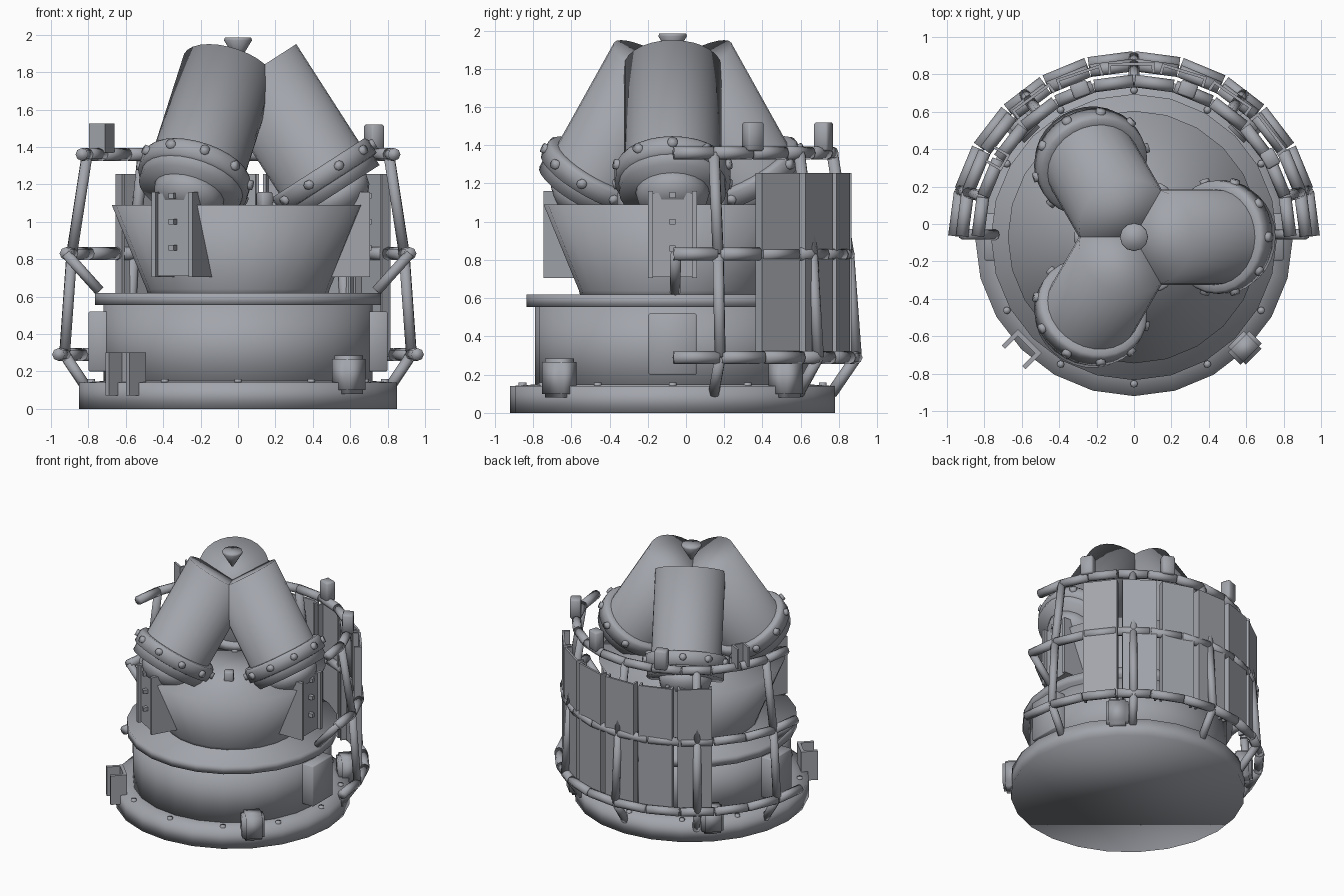
import bpy, bmesh, math
from mathutils import Vector, Matrix

if "Cube" in bpy.data.objects:
    bpy.data.objects.remove(bpy.data.objects["Cube"])

C = Vector((0, -0.07, 0))          # turret axis
STEEL = bpy.data.materials.new("dark_steel")
STEEL.diffuse_color = (0.36, 0.375, 0.41, 1)
STEEL.use_nodes = True
STEEL.node_tree.nodes["Principled BSDF"].inputs["Base Color"].default_value = STEEL.diffuse_color


def finish(bm, name, smooth=180):
    bmesh.ops.recalc_face_normals(bm, faces=bm.faces)
    me = bpy.data.meshes.new(name)
    bm.to_mesh(me)
    bm.free()
    me.materials.append(STEEL)
    ob = bpy.data.objects.new(name, me)
    bpy.context.collection.objects.link(ob)
    if smooth == 180:              # soft shading over every edge
        me.shade_smooth()
    else:
        bpy.context.view_layer.objects.active = ob
        ob.select_set(True)
        bpy.ops.object.shade_smooth_by_angle(angle=math.radians(smooth))
        ob.select_set(False)
    return ob


def polar(deg, r, z):
    a = math.radians(deg)
    return C + Vector((r * math.cos(a), r * math.sin(a), z))


def turn(deg):
    return Matrix.Translation(C) @ Matrix.Rotation(math.radians(deg), 4, 'Z')


def lathe(bm, profile, n, mat):
    """Closed solid of revolution from (radius, height) points."""
    rings = [[bm.verts.new(mat @ Vector((r * math.cos(2 * math.pi * i / n),
                                         r * math.sin(2 * math.pi * i / n), z)))
              for i in range(n)] for r, z in profile]
    for a, b in zip(rings, rings[1:]):
        for i in range(n):
            j = (i + 1) % n
            bm.faces.new((a[i], a[j], b[j], b[i]))
    bm.faces.new(rings[0])
    bm.faces.new(rings[-1])


def tube(bm, p, q, r, n=8):
    d = q - p
    mat = Matrix.Translation(p) @ d.to_track_quat('Z', 'Y').to_matrix().to_4x4()
    lathe(bm, [(r, 0), (r, d.length)], n, mat)


def box(bm, mat, x0, x1, w, z0, z1):
    """Box from radius x0 to x1, width w, in a radial frame."""
    m = Matrix.Translation(((x0 + x1) / 2, 0, (z0 + z1) / 2))
    bmesh.ops.create_cube(bm, size=1, matrix=mat @ m @ Matrix.Diagonal((x1 - x0, w, z1 - z0, 1)))


def soften(bm, offset, segments=1):
    bmesh.ops.bevel(bm, geom=bm.edges[:], offset=offset, segments=segments, affect='EDGES')


def channel(bm, m, web, flange, w, z0, z1, t):
    """Upright U-channel: web at one radius, flanges reaching to another."""
    box(bm, m, web - t / 2, web + t / 2, w, z0, z1)
    for s in (-1, 1):
        box(bm, m @ Matrix.Translation((0, s * (w - t) / 2, 0)),
            min(web, flange), max(web, flange), t, z0, z1)


def solid(name, profile, n=24, mat=None):
    bm = bmesh.new()
    lathe(bm, profile, n, mat or Matrix.Translation(C))
    return finish(bm, name)


# Stacked round body
solid("base_plate", [(0.85, 0), (0.85, 0.14), (0.70, 0.15)])
solid("drum", [(0.72, 0.1), (0.72, 0.57)])
solid("drum_flange", [(0.765, 0.555), (0.765, 0.62)])
solid("upper_bucket", [(0.48, 0.6), (0.49, 0.64), (0.675, 1.09)])
solid("top_finial", [(0.008, 1.86), (0.075, 1.97), (0.07, 1.985)], 12)

# Bolts around the base
bm = bmesh.new()
for k in range(12):
    tube(bm, polar(k * 30, 0.785, 0.12), polar(k * 30, 0.785, 0.158), 0.02)
finish(bm, "base_bolts")

# Three inward-leaning barrels with bolted collars
for k in range(3):
    axis = Vector((0.54, 0, -0.84)).normalized()
    top = Vector((0.097, 0, 1.812))
    lean = axis.to_track_quat('Z', 'Y').to_matrix().to_4x4()
    mat = turn(k * 120) @ Matrix.Translation(top) @ lean
    solid(f"barrel_{k}", [(0.255, 0), (0.255, 0.64), (0.28, 0.68), (0.28, 0.785)], 28, mat)
    solid(f"barrel_neck_{k}", [(0.20, 0.76), (0.18, 0.84), (0.13, 0.90)], 20, mat)
    solid(f"barrel_collar_{k}", [(0.25, 0.62), (0.29, 0.62), (0.303, 0.64),
                                 (0.303, 0.72), (0.25, 0.73)], 28, mat)
    bm = bmesh.new()
    for i in range(10):
        a = (i + 0.5) * math.tau / 10
        d = Vector((math.cos(a), math.sin(a), 0))
        tube(bm, mat @ (d * 0.27 + Vector((0, 0, 0.67))),
             mat @ (d * 0.322 + Vector((0, 0, 0.67))), 0.026)
    finish(bm, f"collar_bolts_{k}")

    # Bolted bracket under each barrel: two cheeks, a web and three bolts
    m = turn(k * 120)
    bm = bmesh.new()
    box(bm, m, 0.45, 0.68, 0.22, 0.71, 1.15)
    for s in (-1, 1):
        box(bm, m @ Matrix.Translation((0, s * 0.115, 0)), 0.45, 0.705, 0.025, 0.705, 1.16)
    for z in (0.86, 1.0, 1.14):
        box(bm, m, 0.67, 0.715, 0.03, z - 0.015, z + 0.015)
    finish(bm, f"barrel_bracket_{k}", 35)

    # Small block between barrels
    bm = bmesh.new()
    box(bm, turn(k * 120 + 60), 0.25, 0.32, 0.07, 1.05, 1.16)
    soften(bm, 0.01)
    finish(bm, f"deck_block_{k}")

# Side boxes on the drum
for k, side in enumerate(("right", "left")):
    bm = bmesh.new()
    box(bm, turn(k * 180), 0.62, 0.80, 0.25, 0.20, 0.52)
    soften(bm, 0.006)
    finish(bm, f"drum_box_{side}")

# Clamps on the base rim; the front left one is an empty channel
for k, deg in enumerate((45, 135, 225, 315)):
    bm = bmesh.new()
    if deg == 225:
        channel(bm, turn(deg), 0.80, 0.91, 0.18, 0.07, 0.30, 0.025)
    else:
        box(bm, turn(deg), 0.77, 0.905, 0.16, 0.08, 0.285)
        soften(bm, 0.02, 2)
    finish(bm, f"base_clamp_{k}", 35 if deg == 225 else 180)

# Cage rails around the back half
RAILS = ((0.96, 0.29), (0.92, 0.83), (0.835, 1.36))
for k, (r, z) in enumerate(RAILS):
    bm = bmesh.new()
    for i in range(12):
        tube(bm, polar(i * 15 + 0.3, r, z), polar(i * 15 + 14.7, r, z), 0.034)
    finish(bm, f"cage_rail_{k}")

# Cage uprights with angled feet
bm = bmesh.new()
for deg in (15, 52.5, 90, 127.5, 165):
    p = [polar(deg, r, z) for r, z in RAILS]
    tube(bm, p[0], p[1], 0.03)
    tube(bm, p[1], p[2], 0.03)
    tube(bm, p[0], polar(deg, 0.83, 0.10), 0.03)
finish(bm, "cage_uprights")

# Struts from the middle rail ends to the drum flange
bm = bmesh.new()
for deg in (1, 179):
    tube(bm, polar(deg, 0.92, 0.83), polar(deg, 0.74, 0.63), 0.028)
finish(bm, "cage_struts")

# Channel-shaped armour slats, offset toward the right
for k in range(6):
    bm = bmesh.new()
    channel(bm, turn(37.5 + k * 17.8), 0.925, 0.875, 0.25, 0.28, 1.255, 0.016)
    finish(bm, f"cage_slat_{k}", 35)

# Clips on the top rail; the left one is an open channel
for k, deg in enumerate((30, 70, 110, 150)):
    bm = bmesh.new()
    if deg == 150:
        channel(bm, turn(deg), 0.80, 0.89, 0.10, 1.37, 1.525, 0.015)
    else:
        box(bm, turn(deg), 0.80, 0.88, 0.095, 1.37, 1.52)
        soften(bm, 0.01)
    finish(bm, f"rail_clip_{k}", 35 if deg == 150 else 180)
